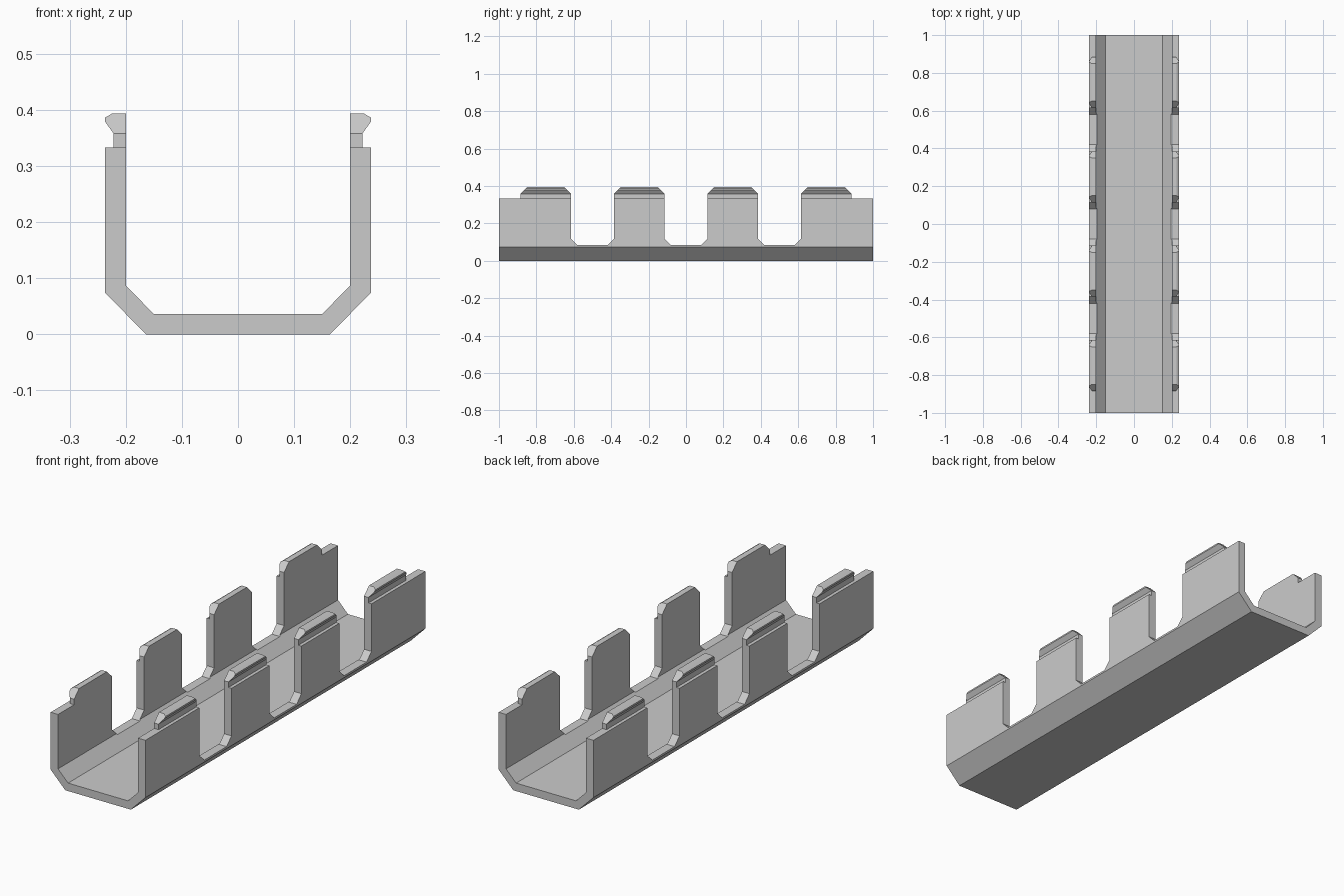
import bpy, bmesh
from mathutils import Vector

if "Cube" in bpy.data.objects:
    bpy.data.objects.remove(bpy.data.objects["Cube"])


def prism(name, points, to_3d, axis, length):
    """Extrude a closed 2D outline along an axis."""
    bm = bmesh.new()
    face = bm.faces.new([bm.verts.new(to_3d(*p)) for p in points])
    out = bmesh.ops.extrude_face_region(bm, geom=[face])
    moved = [v for v in out["geom"] if isinstance(v, bmesh.types.BMVert)]
    bmesh.ops.translate(bm, verts=moved, vec=Vector(axis) * length)
    bmesh.ops.recalc_face_normals(bm, faces=bm.faces)
    mesh = bpy.data.meshes.new(name)
    bm.to_mesh(mesh)
    bm.free()
    obj = bpy.data.objects.new(name, mesh)
    bpy.context.collection.objects.link(obj)
    return obj


# Channel cross-section: right half from the floor out, up and back inside
half = [(0.164, 0), (0.237, 0.074), (0.237, 0.333), (0.222, 0.333),
        (0.222, 0.358), (0.237, 0.379), (0.237, 0.386), (0.225, 0.393),
        (0.2, 0.393), (0.2, 0.087), (0.15, 0.036)]
section = half + [(-x, z) for x, z in reversed(half)]
channel = prism("cable_channel", section,
                lambda x, z: (x, -1.2, z), (0, 1, 0), 2.4)

# Side outline: end ledges, clip tabs with bevelled tops, slots between them
LEDGE, NECK, TOP, SLOT = 0.333, 0.358, 0.418, 0.083
rise = TOP - NECK
outline = [(-1, -0.1), (-1, LEDGE), (-0.885, LEDGE), (-0.885, NECK),
           (-0.885 + rise, TOP)]
for c in (-0.5, 0, 0.5):
    left = [(0.115 + rise, TOP), (0.115, NECK), (0.115, 0.118), (0.08, SLOT)]
    outline += [(c - y, z) for y, z in left]
    outline += [(c + y, z) for y, z in reversed(left)]
outline += [(0.885 - rise, TOP), (0.885, NECK), (0.885, LEDGE),
            (1, LEDGE), (1, -0.1)]
cutter = prism("side_outline_cutter", outline,
               lambda y, z: (-0.4, y, z), (1, 0, 0), 0.8)
cutter.hide_render = True
cutter.hide_viewport = True

# Keep only the part of the channel inside the side outline
cut = channel.modifiers.new("side_outline", 'BOOLEAN')
cut.operation = 'INTERSECT'
cut.solver = 'EXACT'
cut.object = cutter

# Plain grey finish
grey = bpy.data.materials.new("light_grey")
grey.diffuse_color = (0.6, 0.6, 0.6, 1)
grey.use_nodes = True
grey.node_tree.nodes["Principled BSDF"].inputs["Base Color"].default_value = grey.diffuse_color
channel.data.materials.append(grey)
cutter.data.materials.append(grey)
